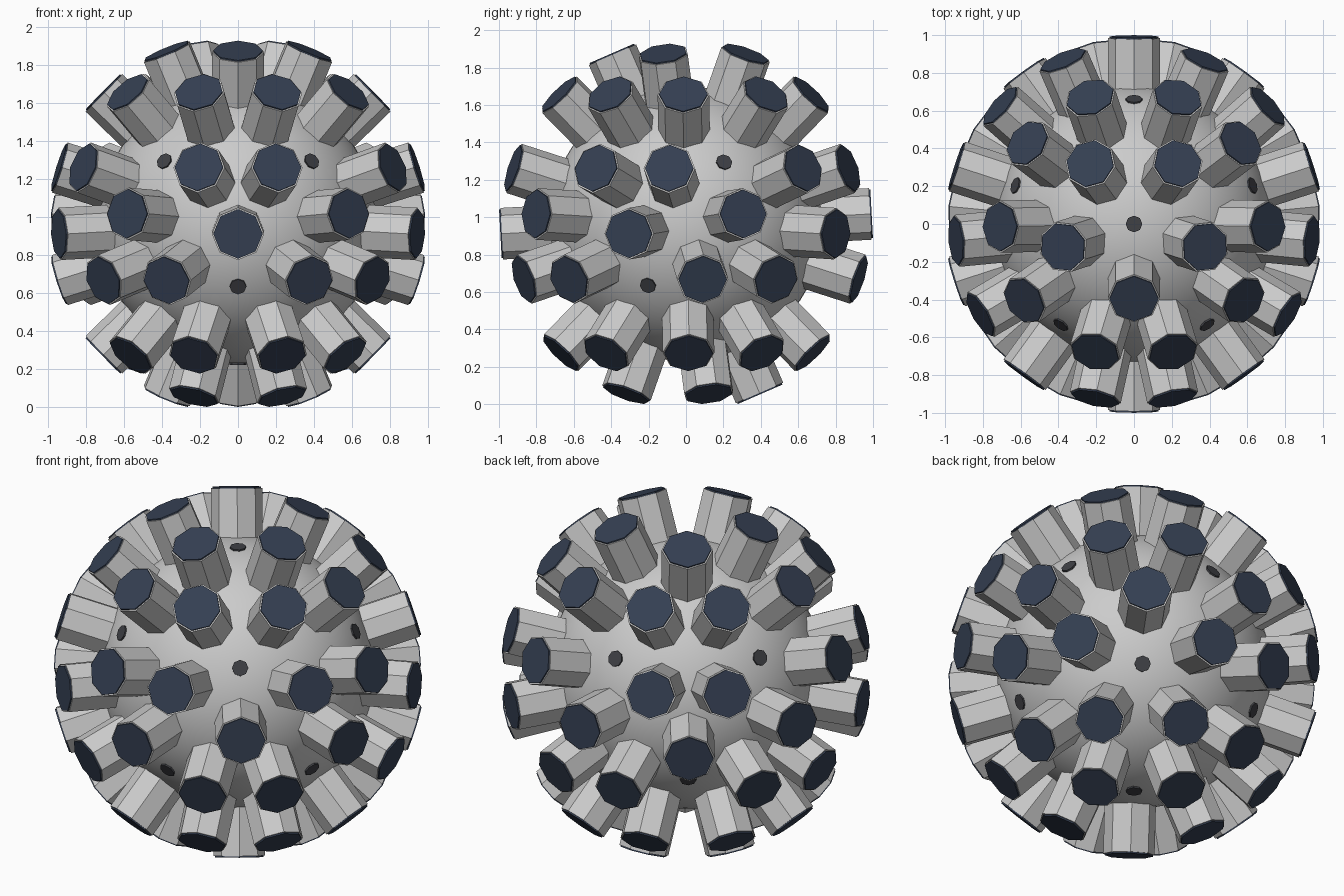
import bpy, bmesh, math
from itertools import combinations
from mathutils import Vector, Matrix

if "Cube" in bpy.data.objects:
    bpy.data.objects.remove(bpy.data.objects["Cube"])

CENTRE = Vector((0, 0, 0.965))
CORE_R = 0.735


def material(name, rgb):
    m = bpy.data.materials.new(name)
    m.diffuse_color = (*rgb, 1)
    m.use_nodes = True
    m.node_tree.nodes["Principled BSDF"].inputs["Base Color"].default_value = m.diffuse_color
    return m


def radial_prisms(name, dirs, r, inner, outer, mat=None):
    """One object holding an octagonal prism along every direction."""
    bm = bmesh.new()
    for d in dirs:
        rot = d.to_track_quat('Z', 'Y').to_matrix().to_4x4()
        place = Matrix.Translation(d * (inner + outer) / 2) @ rot
        bmesh.ops.create_cone(bm, cap_ends=True, segments=8, radius1=r, radius2=r,
                              depth=outer - inner, matrix=place)
    mesh = bpy.data.meshes.new(name)
    bm.to_mesh(mesh)
    bm.free()
    ob = bpy.data.objects.new(name, mesh)
    ob.location = CENTRE
    bpy.context.collection.objects.link(ob)
    if mat:
        mesh.materials.append(mat)
    return ob


# Twelve icosahedral directions, one straight up
nodes = [Vector((0, 0, 1)), Vector((0, 0, -1))]
for k in range(5):
    for start, z in ((90, 1), (-90, -1)):
        a = math.radians(start + 72 * k)
        nodes.append(Vector((2 * math.cos(a), 2 * math.sin(a), z)) / math.sqrt(5))

# Five tubes around each direction, leaning toward the adjoining triangle centres
tilt = math.radians(23.5)
tube_dirs = []
for tri in combinations(nodes, 3):
    if all(p.dot(q) > 0.4 for p, q in combinations(tri, 2)):
        mid = (tri[0] + tri[1] + tri[2]).normalized()
        for v in tri:
            side = (mid - v * mid.dot(v)).normalized()
            tube_dirs.append(v * math.cos(tilt) + side * math.sin(tilt))

# Smooth core ball
bpy.ops.mesh.primitive_uv_sphere_add(segments=64, ring_count=32, radius=CORE_R, location=CENTRE)
bpy.context.object.name = "core_ball"
bpy.ops.object.shade_smooth()

# Tubes, their dark end caps, and small studs on the ball
navy = material("dark_glass", (0.035, 0.05, 0.085))
grey = material("dark_grey", (0.05, 0.052, 0.06))
radial_prisms("tubes", tube_dirs, 0.138, 0.62, 0.986)
radial_prisms("tube_caps", tube_dirs, 0.130, 0.98, 0.994, navy)
radial_prisms("studs", nodes, 0.044, 0.70, 0.742, grey)
